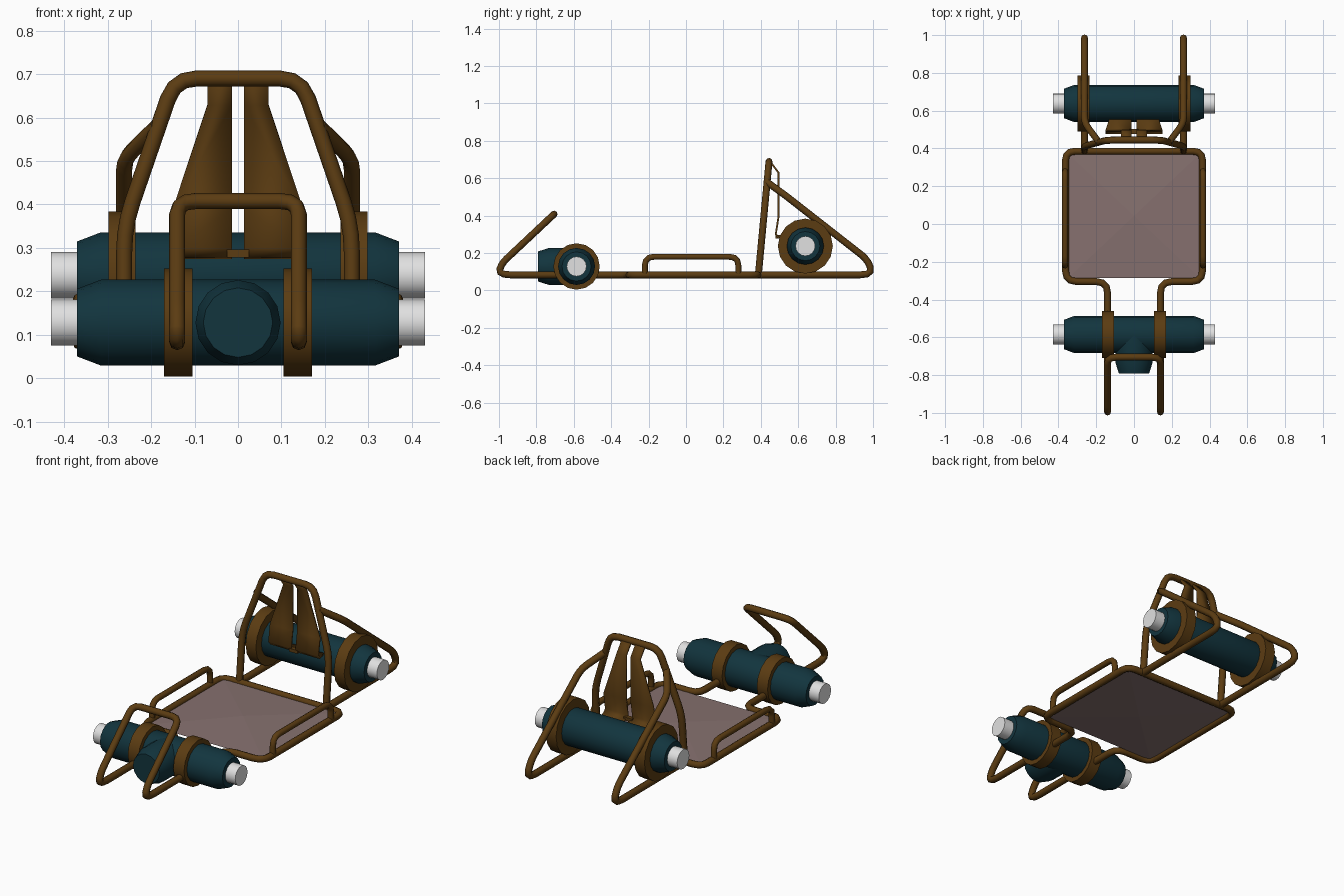
import bpy, bmesh, math
from mathutils import Vector, Matrix

if "Cube" in bpy.data.objects:
    bpy.data.objects.remove(bpy.data.objects["Cube"])


def material(name, rgb):
    m = bpy.data.materials.new(name)
    m.diffuse_color = (*rgb, 1)
    m.use_nodes = True
    m.node_tree.nodes["Principled BSDF"].inputs["Base Color"].default_value = m.diffuse_color
    return m


BROWN = material("bronze brown", (0.105, 0.045, 0.006))
TEAL = material("dark teal", (0.006, 0.035, 0.048))
MAUVE = material("dusty mauve", (0.24, 0.165, 0.16))
WHITE = material("light grey", (0.75, 0.75, 0.75))
R = 0.0185   # tube radius
Z = 0.083    # height of the floor frame


def finish(ob, mat, angle=40):
    ob.data.materials.clear()
    ob.data.materials.append(mat)
    bpy.ops.object.select_all(action='DESELECT')
    ob.select_set(True)
    bpy.context.view_layer.objects.active = ob
    if ob.type == 'CURVE':
        bpy.ops.object.convert(target='MESH')
        ob = bpy.context.object
    bpy.ops.object.shade_smooth_by_angle(angle=math.radians(angle))
    return ob


def from_bmesh(name, bm, mat, angle=40):
    bmesh.ops.recalc_face_normals(bm, faces=bm.faces)
    me = bpy.data.meshes.new(name)
    bm.to_mesh(me)
    bm.free()
    ob = bpy.data.objects.new(name, me)
    bpy.context.collection.objects.link(ob)
    return finish(ob, mat, angle)


def rounded(points, closed, steps=3):
    """Replace each inner corner (x, y, z, radius) by a short curve."""
    out, n = [], len(points)
    for i, (x, y, z, r) in enumerate(points):
        p = Vector((x, y, z))
        if r == 0 or (not closed and i in (0, n - 1)):
            out.append(p)
            continue
        a = Vector(points[i - 1][:3]) - p
        b = Vector(points[(i + 1) % n][:3]) - p
        s = p + a.normalized() * min(r, a.length * 0.49)
        e = p + b.normalized() * min(r, b.length * 0.49)
        for k in range(steps + 1):
            t = k / steps
            out.append(s * (1 - t) ** 2 + p * 2 * t * (1 - t) + e * t ** 2)
    return out


def tube(name, points, closed=False, radius=R):
    pts = rounded(points, closed)
    cu = bpy.data.curves.new(name, 'CURVE')
    cu.dimensions = '3D'
    cu.bevel_depth = radius
    cu.bevel_resolution = 2
    cu.use_fill_caps = True
    sp = cu.splines.new('POLY')
    sp.points.add(len(pts) - 1)
    for q, p in zip(sp.points, pts):
        q.co = (*p, 1)
    sp.use_cyclic_u = closed
    ob = bpy.data.objects.new(name, cu)
    bpy.context.collection.objects.link(ob)
    return finish(ob, BROWN, 60)


def mirrored(half):
    """Complete a right-hand path that ends at the centre plane."""
    return half + [(-x, y, z, r) for x, y, z, r in reversed(half)]


def lathe(name, profile, axis, centre, mat, sides=16):
    """Solid of revolution from (distance, radius) pairs along an axis."""
    bm = bmesh.new()
    side = Vector((0, 0, 1)).cross(axis)
    rings = []
    for d, r in profile:
        rings.append([bm.verts.new(Vector(centre) + axis * d
                      + side * (r * math.cos(2 * math.pi * k / sides))
                      + Vector((0, 0, r * math.sin(2 * math.pi * k / sides))))
                      for k in range(sides)])
    for a, b in zip(rings, rings[1:]):
        for k in range(sides):
            j = (k + 1) % sides
            bm.faces.new((a[k], a[j], b[j], b[k]))
    bm.faces.new(rings[0])
    bm.faces.new(rings[-1])
    return from_bmesh(name, bm, mat, 35)


X, FRONT = Vector((1, 0, 0)), Vector((0, -1, 0))

# Floor frame running on into the front rails and raised bumper, one loop
tube("floor_frame", mirrored([
    (0.363, 0.385, Z, 0.05), (0.363, -0.305, Z, 0.06), (0.14, -0.305, Z, 0.06),
    (0.14, -1.005, Z, 0.07), (0.14, -0.985, 0.145, 0.035),
    (0.14, -0.705, 0.408, 0.045)]), closed=True)

# Roll hoop behind the seat
tube("roll_hoop", mirrored([
    (0.262, 0.387, Z, 0), (0.262, 0.412, 0.35, 0.06),
    (0.145, 0.444, 0.69, 0.05)]))

for s, side in ((1, "right"), (-1, "left")):
    # Rear rail, bent up and forward to the hoop
    tube("rear_rail_" + side, [
        (s * 0.262, 0.385, Z, 0), (s * 0.262, 1.0, Z, 0.07),
        (s * 0.262, 0.97, 0.165, 0.04), (s * 0.262, 0.535, 0.505, 0.04),
        (s * 0.185, 0.432, 0.58, 0)])
    # Side hand rail
    tube("side_rail_" + side, [
        (s * 0.365, -0.22, Z, 0), (s * 0.365, -0.22, 0.18, 0.05),
        (s * 0.365, 0.28, 0.18, 0.05), (s * 0.365, 0.28, Z, 0)], radius=0.016)

# Front and rear roller units with clamps and end stubs
for name, y, z, clamp_in, clamp_out, clamp_r in (
        ("front", -0.585, 0.128, 0.105, 0.17, 0.124),
        ("rear", 0.638, 0.237, 0.236, 0.298, 0.147)):
    c = (0, y, z)
    lathe(name + "_roller", [(-0.37, 0.078), (-0.315, 0.099),
                             (0.315, 0.099), (0.37, 0.078)], X, c, TEAL)
    for s, side in ((1, "right"), (-1, "left")):
        lathe(f"{name}_clamp_{side}", [(s * clamp_in, clamp_r),
              (s * clamp_out, clamp_r)], X, c, BROWN)
        lathe(f"{name}_stub_{side}", [(s * 0.34, 0.053), (s * 0.43, 0.053)],
              X, c, WHITE)

# Nose pod in front of the front roller
lathe("nose_pod", [(0, 0.098), (0.15, 0.098), (0.207, 0.08)],
      FRONT, (0, -0.585, 0.128), TEAL)

# Seat pad, a shallow pyramid above and below
bm = bmesh.new()
rim = [bm.verts.new(p) for p in ((-0.35, -0.287, Z), (0.35, -0.287, Z),
                                 (0.35, 0.373, Z), (-0.35, 0.373, Z))]
for h in (0.016, -0.016):
    apex = bm.verts.new((0, 0.043, Z + h))
    for i in range(4):
        bm.faces.new((rim[i], rim[(i + 1) % 4], apex))
from_bmesh("seat_pad", bm, MAUVE, 1)

# Split back rest: bent sheet, rows of (y, z, half width)
ROWS = [(0.445, 0.695, 0.07), (0.494, 0.63, 0.07), (0.494, 0.39, 0.15),
        (0.48, 0.30, 0.15), (0.495, 0.282, 0.15), (0.56, 0.278, 0.13)]
for s, side in ((1, "right"), (-1, "left")):
    bm = bmesh.new()
    rows = [(bm.verts.new((s * 0.014, y, z)), bm.verts.new((s * w, y, z)))
            for y, z, w in ROWS]
    for a, b in zip(rows, rows[1:]):
        bm.faces.new((a[0], a[1], b[1], b[0]))
    ob = from_bmesh("back_rest_" + side, bm, BROWN, 20)
    mod = ob.modifiers.new("thickness", 'SOLIDIFY')
    mod.thickness = 0.01
    mod.offset = 0

# Bridge joining the two back rest halves at the base
bpy.ops.mesh.primitive_cube_add(size=1, location=(0, 0.49, 0.287))
bridge = bpy.context.object
bridge.name = "back_rest_bridge"
bridge.scale = (0.05, 0.025, 0.018)
finish(bridge, BROWN)
